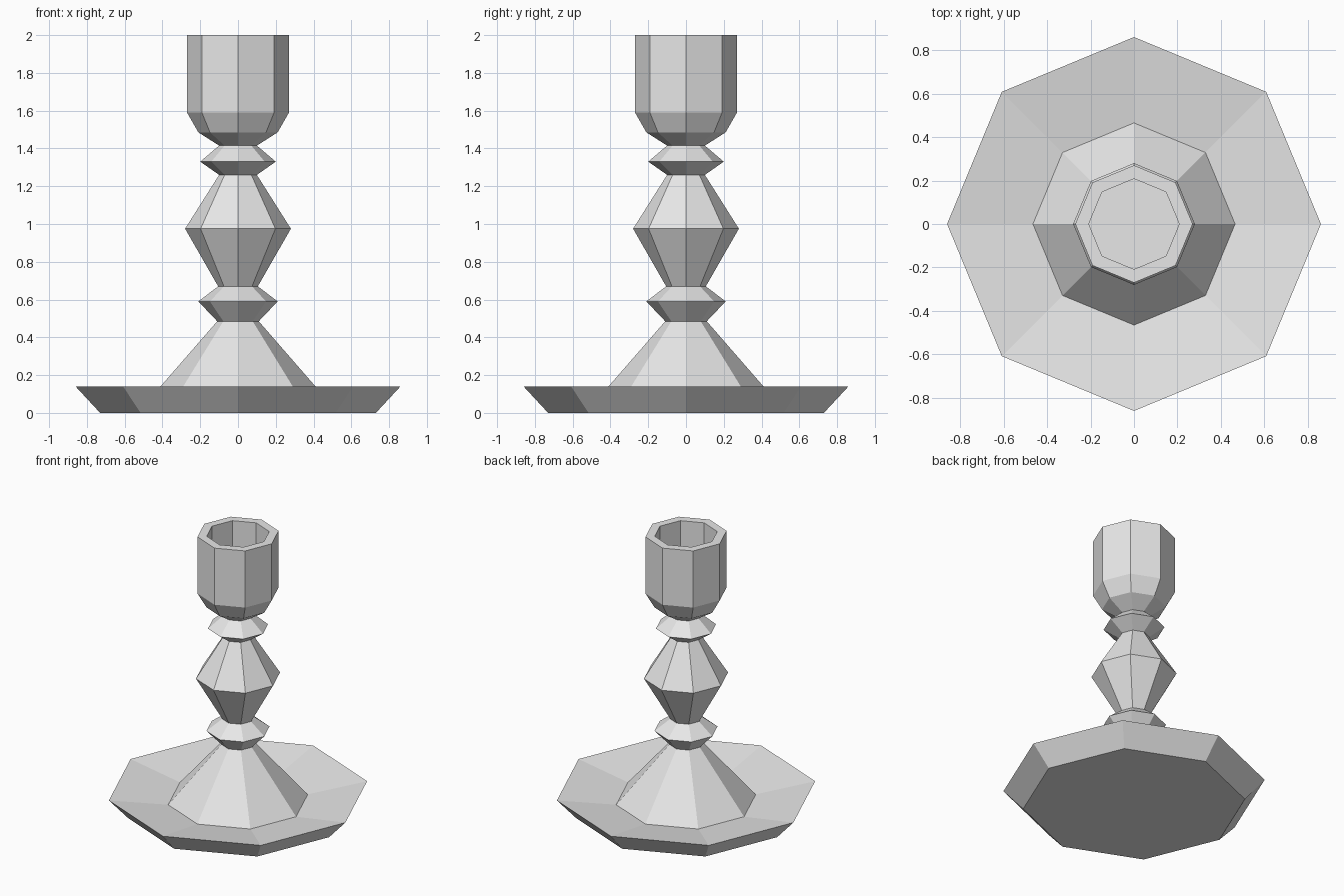
import bpy, bmesh
from math import cos, sin, tau

SIDES = 8

cube = bpy.data.objects.get("Cube")
if cube:
    bpy.data.objects.remove(cube, do_unlink=True)

metal = bpy.data.materials.new("grey_metal")
metal.use_nodes = True
grey = (0.8, 0.8, 0.8, 1)
metal.diffuse_color = grey
metal.node_tree.nodes["Principled BSDF"].inputs["Base Color"].default_value = grey


def lathe(name, profile, cap_start=False, cap_end=False):
    """Spin a (radius, height) profile into a flat-sided octagonal part."""
    bm = bmesh.new()
    rings = [[bm.verts.new((r * cos(tau * i / SIDES), r * sin(tau * i / SIDES), z))
              for i in range(SIDES)] for r, z in profile]
    for low, high in zip(rings, rings[1:]):
        for i in range(SIDES):
            j = (i + 1) % SIDES
            bm.faces.new((low[i], low[j], high[j], high[i]))
    if cap_start:
        bm.faces.new(rings[0][::-1])
    if cap_end:
        bm.faces.new(rings[-1])
    mesh = bpy.data.meshes.new(name)
    bm.to_mesh(mesh)
    bm.free()
    mesh.materials.append(metal)
    obj = bpy.data.objects.new(name, mesh)
    bpy.context.collection.objects.link(obj)
    return obj


# Drip tray with a shallow dished top, rising into the foot cone
lathe("base_tray", [(0.73, 0), (0.86, 0.14), (0.465, 0.077)], cap_start=True)
lathe("foot_cone", [(0.465, 0.077), (0.11, 0.485)])

# Turned stem: collar, large knop, collar
lathe("lower_collar", [(0.11, 0.485), (0.21, 0.59), (0.105, 0.67)])
lathe("stem_knop", [(0.105, 0.67), (0.28, 0.975), (0.1, 1.26)])
lathe("upper_collar", [(0.1, 1.26), (0.2, 1.33), (0.1, 1.415)])

# Hollow candle cup with a thick rim and a flat floor
lathe("candle_cup", [(0.1, 1.415), (0.21, 1.485), (0.27, 1.59), (0.27, 2),
                     (0.208, 2), (0.208, 1.6)], cap_end=True)
